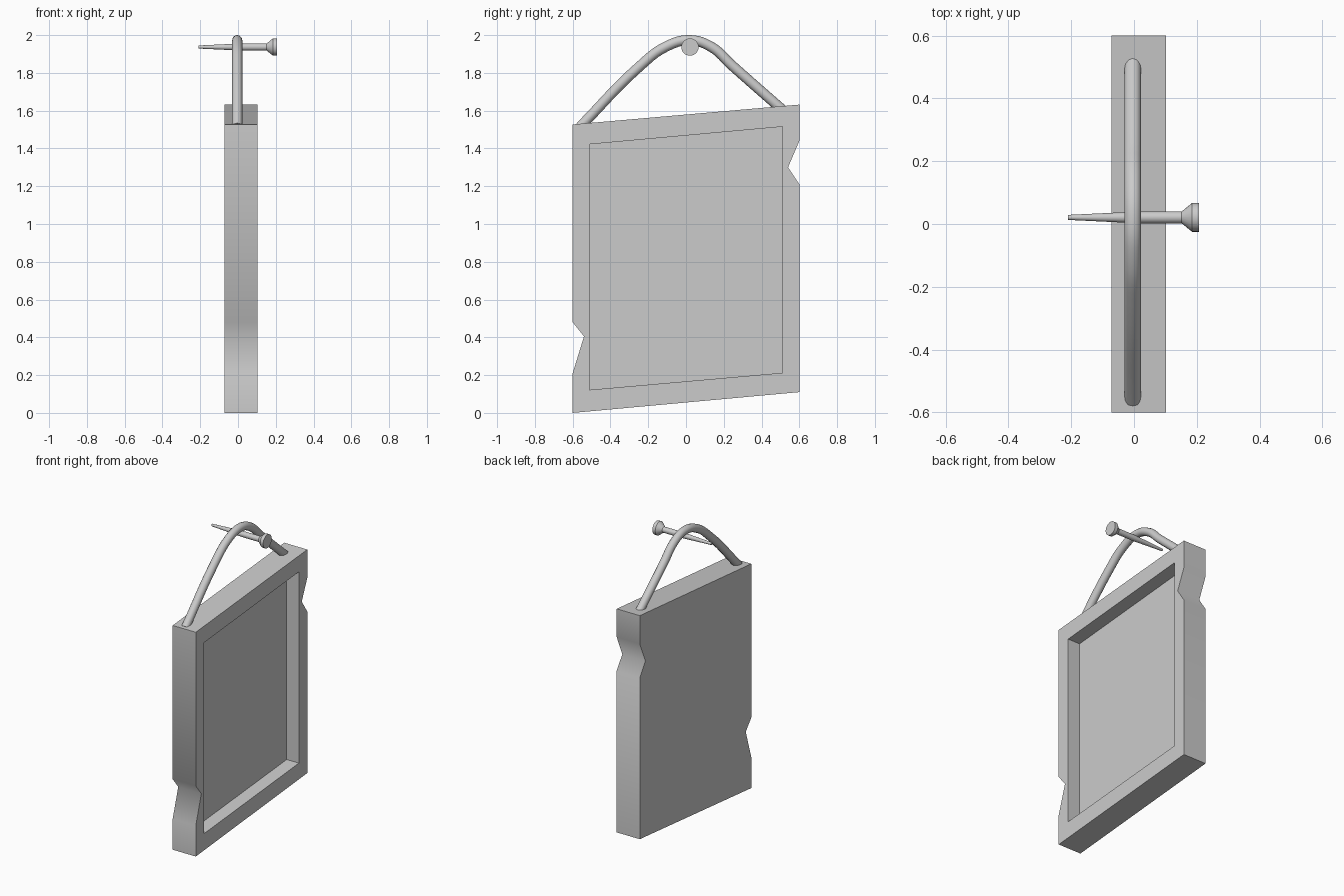
import bpy, bmesh
from math import radians, cos, sin, tau

if "Cube" in bpy.data.objects:
    bpy.data.objects.remove(bpy.data.objects["Cube"])


def finish(name, bm, angle=None):
    bmesh.ops.recalc_face_normals(bm, faces=bm.faces)
    mesh = bpy.data.meshes.new(name)
    bm.to_mesh(mesh)
    bm.free()
    obj = bpy.data.objects.new(name, mesh)
    bpy.context.collection.objects.link(obj)
    if angle:
        smooth(obj, angle)
    return obj


def smooth(obj, angle):
    bpy.ops.object.select_all(action='DESELECT')
    obj.select_set(True)
    bpy.context.view_layer.objects.active = obj
    bpy.ops.object.shade_smooth_by_angle(angle=radians(angle))


def slab(name, outline, x0, x1):
    """Extrude a (y, z) outline along x."""
    bm = bmesh.new()
    face = bm.faces.new([bm.verts.new((x0, y, z)) for y, z in outline])
    ext = bmesh.ops.extrude_face_region(bm, geom=[face], use_keep_orig=True)
    verts = [v for v in ext["geom"] if isinstance(v, bmesh.types.BMVert)]
    bmesh.ops.translate(bm, verts=verts, vec=(x1 - x0, 0, 0))
    return finish(name, bm)


def lathe_x(name, profile, y, z, sides=24):
    """Round part along x from (x, radius) stations, capped at both ends."""
    bm = bmesh.new()
    rings = [[bm.verts.new((x, y + r * cos(tau * i / sides), z + r * sin(tau * i / sides)))
              for i in range(sides)] for x, r in profile]
    for a, b in zip(rings, rings[1:]):
        for i in range(sides):
            j = (i + 1) % sides
            bm.faces.new((a[i], a[j], b[j], b[i]))
    bm.faces.new(rings[0])
    bm.faces.new(rings[-1])
    return finish(name, bm, 30)


# Slanted board with a chipped notch in each side edge
board = slab("sign_board", [
    (-0.6, 0), (0.6, 0.11), (0.6, 1.21), (0.54, 1.30), (0.6, 1.44), (0.6, 1.632),
    (-0.6, 1.527), (-0.6, 0.48), (-0.54, 0.405), (-0.6, 0.21)], -0.072, 0.102)

# Recessed panel on the +x face
cutter = slab("panel_cutter", [(-0.51, 0.122), (0.51, 0.212), (0.51, 1.515), (-0.51, 1.422)],
              0.01, 0.2)
cutter.hide_render = True
mod = board.modifiers.new("recess", 'BOOLEAN')
mod.object = cutter
mod.operation = 'DIFFERENCE'
mod.solver = 'EXACT'
bpy.context.view_layer.objects.active = board
bpy.ops.object.modifier_apply(modifier=mod.name)
bpy.data.objects.remove(cutter)
smooth(board, 60)

# Hanging cord draped over the nail
path = [(-0.56, 1.515), (-0.245, 1.835), (-0.11, 1.937), (0.02, 1.973),
        (0.135, 1.937), (0.245, 1.838), (0.51, 1.605)]
curve = bpy.data.curves.new("cord_path", 'CURVE')
curve.dimensions = '3D'
curve.bevel_depth = 0.027
curve.bevel_resolution = 4
curve.resolution_u = 6
curve.use_fill_caps = True
spline = curve.splines.new('BEZIER')
spline.bezier_points.add(len(path) - 1)
for p, (y, z) in zip(spline.bezier_points, path):
    p.co = (-0.004, y, z)
    p.handle_left_type = p.handle_right_type = 'AUTO'
cord = bpy.data.objects.new("hanging_cord", curve)
bpy.context.collection.objects.link(cord)

# Nail with tapered tip and flared head
lathe_x("nail", [(-0.21, 0.008), (0.0, 0.018), (0.03, 0.019), (0.152, 0.019),
                 (0.185, 0.046), (0.207, 0.046)], 0.021, 1.937)
